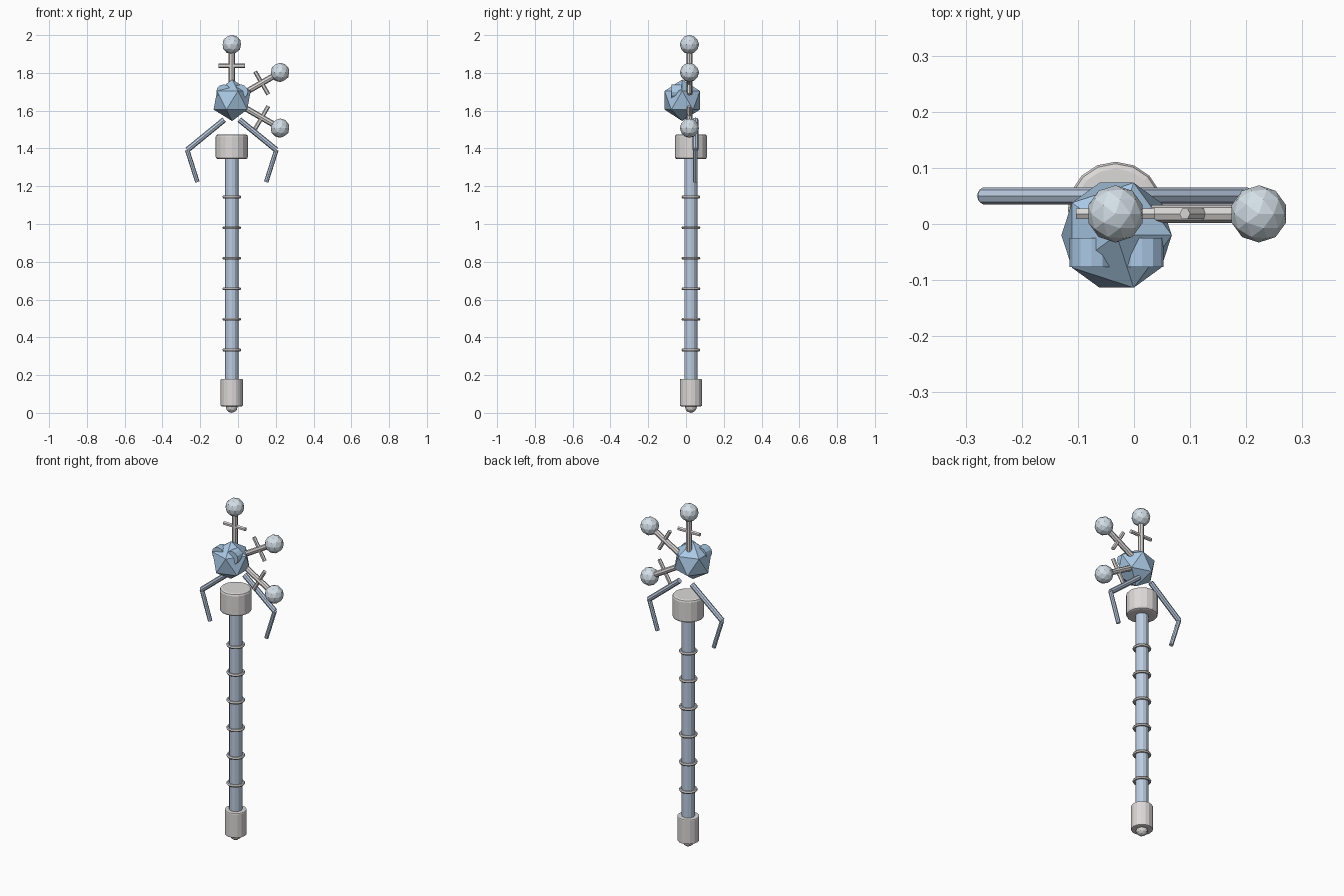
import bpy, math
from mathutils import Vector

if "Cube" in bpy.data.objects:
    bpy.data.objects.remove(bpy.data.objects["Cube"])

CX, SY = -0.033, 0.026          # staff axis
HUB = Vector((CX, 0.018, 1.655))  # centre of the stalk fan


def mat(name, col):
    m = bpy.data.materials.new(name)
    m.diffuse_color = (*col, 1)
    m.use_nodes = True
    m.node_tree.nodes["Principled BSDF"].inputs["Base Color"].default_value = m.diffuse_color
    return m


METAL = mat("pale_metal", (0.72, 0.69, 0.69))
BLUE = mat("shaft_blue", (0.50, 0.60, 0.75))
HEAD = mat("head_blue", (0.40, 0.58, 0.78))
BALL = mat("ball_blue", (0.66, 0.74, 0.80))


def finish(name, m, bevel=0):
    ob = bpy.context.object
    ob.name = name
    ob.data.materials.append(m)
    if bevel:
        b = ob.modifiers.new("bevel", "BEVEL")
        b.width = bevel
        b.segments = 2
        b.limit_method = 'ANGLE'
        b.angle_limit = math.radians(50)
    return ob


def rod(name, a, b, r, m, n=10, bevel=0):
    a, b = Vector(a), Vector(b)
    d = b - a
    bpy.ops.mesh.primitive_cylinder_add(
        vertices=n, radius=r, depth=d.length, location=(a + b) / 2,
        rotation=d.to_track_quat('Z', 'Y').to_euler())
    return finish(name, m, bevel)


def ico(name, c, r, sub, m):
    bpy.ops.mesh.primitive_ico_sphere_add(subdivisions=sub, radius=r, location=c)
    return finish(name, m)


# Staff: shaft, end caps, foot knob
rod("shaft", (CX, SY, 0.1), (CX, SY, 1.40), 0.035, BLUE, 12)
rod("upper_cap", (CX, SY, 1.343), (CX, SY, 1.475), 0.085, METAL, 16, 0.012)
rod("lower_cap", (CX, SY, 0.035), (CX, SY, 0.18), 0.059, METAL, 16, 0.006)
ico("foot_knob", (CX, SY, 0.032), 0.032, 2, METAL)

# Grip rings
for i in range(6):
    bpy.ops.mesh.primitive_torus_add(
        major_radius=0.042, minor_radius=0.008, major_segments=16,
        minor_segments=6, location=(CX, SY, 0.333 + i * 0.162))
    finish(f"grip_ring_{i}", METAL)

# Faceted head with two eye discs
ico("head", (CX + 0.002, -0.02, 1.655), 0.11, 1, HEAD)
for s, side in ((-1, "left"), (1, "right")):
    ex = CX + 0.002 + s * 0.045
    rod(f"{side}_eye", (ex, -0.025, 1.70), (ex, -0.077, 1.70), 0.039, HEAD, 12)

# Fan of stalks with crossbars and ball tips
for i, deg in enumerate((90, 30, -30)):
    a = math.radians(deg)
    d = Vector((math.cos(a), 0, math.sin(a)))
    p = Vector((-d.z, 0, d.x))
    rod(f"stalk_{i}", HUB + d * 0.05, HUB + d * 0.28, 0.016, METAL, 8)
    c = HUB + d * 0.183
    rod(f"crossbar_{i}", c - p * 0.07, c + p * 0.07, 0.011, METAL, 6)
    ico(f"ball_tip_{i}", HUB + d * 0.295, 0.051, 2, BALL)

# Bent legs on both sides
for s, side in ((-1, "left"), (1, "right")):
    def pt(x, z):
        return (CX + s * x, 0.05, z)
    rod(f"{side}_upper_leg", pt(0.040, 1.552), pt(0.236, 1.392), 0.015, BLUE, 8)
    rod(f"{side}_lower_leg", pt(0.236, 1.392), pt(0.182, 1.222), 0.012, BLUE, 8)
